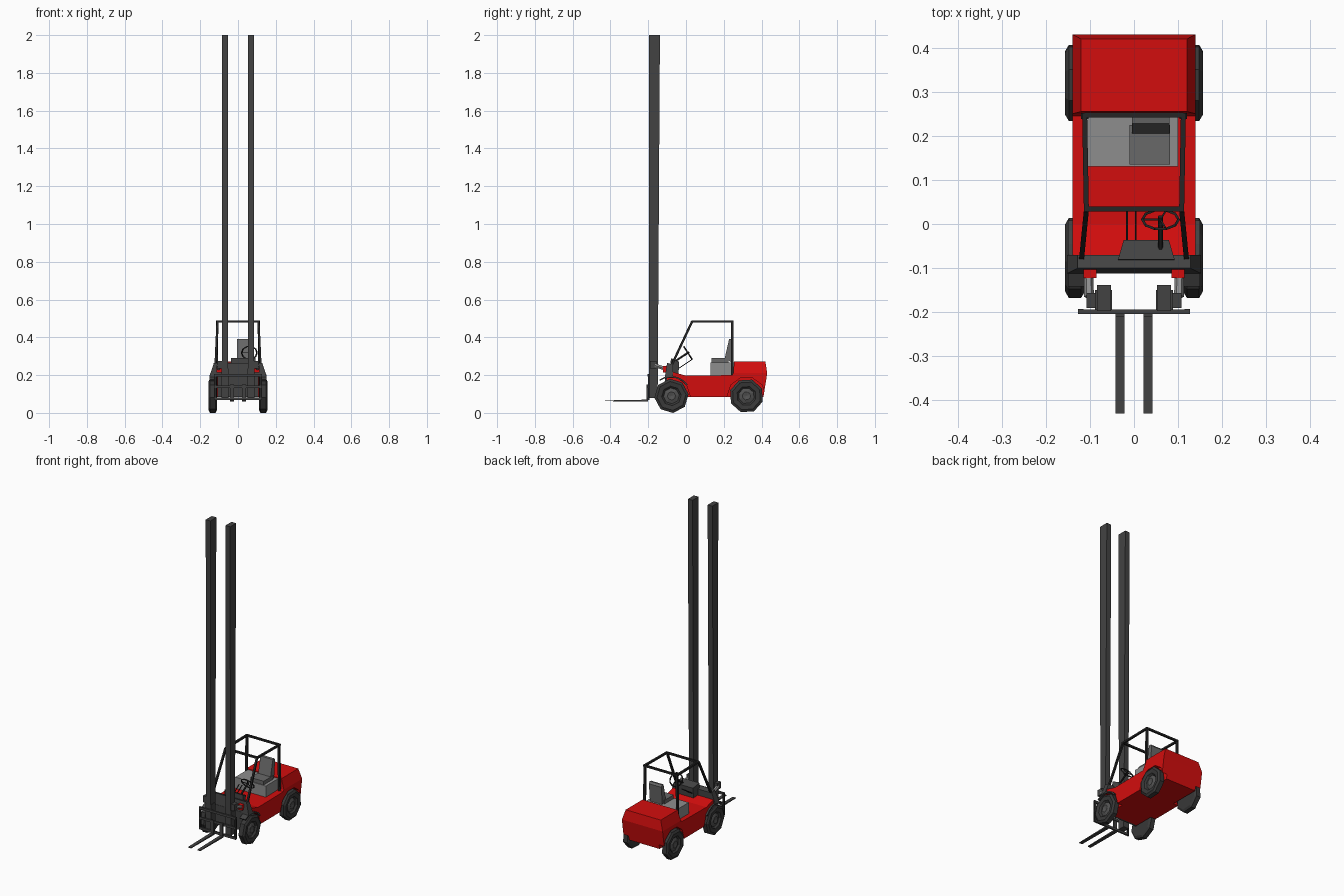
import bpy, bmesh, math
from mathutils import Vector, Matrix

cube = bpy.data.objects.get("Cube")
if cube:
    bpy.data.objects.remove(cube, do_unlink=True)


def material(name, r, g, b):
    m = bpy.data.materials.new(name)
    m.use_nodes = True
    m.diffuse_color = (r, g, b, 1)
    m.node_tree.nodes["Principled BSDF"].inputs["Base Color"].default_value = (r, g, b, 1)
    return m


RED = material("red paint", 0.65, 0.004, 0.004)
STEEL = material("dark steel", 0.055, 0.055, 0.055)
BLACK = material("black frame", 0.018, 0.018, 0.018)
TYRE = material("tyre rubber", 0.04, 0.04, 0.04)
HUB = material("hub grey", 0.085, 0.085, 0.085)
GREY = material("light grey", 0.27, 0.27, 0.27)
SEAT = material("seat grey", 0.14, 0.14, 0.14)


def finish(name, bm, *mats):
    bmesh.ops.recalc_face_normals(bm, faces=bm.faces)
    mesh = bpy.data.meshes.new(name)
    bm.to_mesh(mesh)
    bm.free()
    for m in mats:
        mesh.materials.append(m)
    ob = bpy.data.objects.new(name, mesh)
    bpy.context.collection.objects.link(ob)
    return ob


def prism(name, profile, x0, x1, mat, shape=None):
    """Side profile of (y, z) points carried from x0 to x1; shape adjusts each vertex."""
    bm = bmesh.new()
    a, b = [[bm.verts.new((x, y, z)) for y, z in profile] for x in (x0, x1)]
    bm.faces.new(a)
    bm.faces.new(b[::-1])
    for i in range(len(a)):
        j = (i + 1) % len(a)
        bm.faces.new((a[i], b[i], b[j], a[j]))
    if shape:
        for v in bm.verts:
            shape(v.co)
    return finish(name, bm, mat)


def box(name, x, y, z, mat, shape=None):
    return prism(name, [(y[0], z[0]), (y[1], z[0]), (y[1], z[1]), (y[0], z[1])], *x, mat, shape)


def rod(name, p, q, r, mat, sides=4):
    p, q = Vector(p), Vector(q)
    d = q - p
    bm = bmesh.new()
    rot = d.to_track_quat('Z', 'Y').to_matrix().to_4x4()
    bmesh.ops.create_cone(bm, cap_ends=True, segments=sides, radius1=r, radius2=r, depth=d.length,
                          matrix=Matrix.Translation((p + q) / 2) @ rot @ Matrix.Rotation(math.pi / sides, 4, 'Z'))
    return finish(name, bm, mat)


def wheel(name, side, y, turn):
    """Faceted tyre with a recessed hub, turned about the axle."""
    profile = [(0.0, 0.145), (0.022, 0.15), (0.042, 0.142), (0.052, 0.152), (0.077, 0.156),
               (0.091, 0.148), (0.091, 0.12), (0.078, 0.112), (0.0, 0.112)]
    sides = 8
    bm = bmesh.new()
    rings = []
    for r, x in profile:
        n = sides if r else 1
        rings.append([bm.verts.new((side * x, y + r * math.cos(turn + math.tau * i / sides),
                                    0.09 + r * math.sin(turn + math.tau * i / sides))) for i in range(n)])
    for k, (a, b) in enumerate(zip(rings, rings[1:])):
        for i in range(sides):
            j = (i + 1) % sides
            ids = [a[i % len(a)], a[j % len(a)], b[j % len(b)], b[i % len(b)]]
            f = bm.faces.new(list(dict.fromkeys(ids)))
            f.material_index = 1 if k < 2 else 0
    return finish(name, bm, TYRE, HUB)


# Body: chassis with wheel arches, and the tapered rear hood
chassis = prism("chassis", [(-0.105, 0.085), (0.41, 0.085), (0.43, 0.21), (0.25, 0.21), (0.245, 0.2),
                            (0, 0.197), (-0.1, 0.225)], -0.14, 0.14, RED)
for y in (-0.08, 0.32):
    for s in (-1, 1):
        cutter = rod("arch_cutter", (s * 0.105, y, 0.088), (s * 0.2, y, 0.088), 0.102, RED, 10)
        cutter.hide_render = True
        cutter.hide_set(True)
        cut = chassis.modifiers.new("arch", 'BOOLEAN')
        cut.object = cutter
        cut.solver = 'EXACT'


def hood_taper(co):
    if co.z > 0.24:
        co.x *= 0.86


prism("rear_hood", [(0.25, 0.21), (0.43, 0.21), (0.42, 0.272), (0.255, 0.272)], -0.14, 0.14, RED, hood_taper)

# Dark front bulkhead and cowl
box("front_bulkhead", (-0.108, 0.108), (-0.112, -0.1), (0.085, 0.2), STEEL)


def cowl_taper(co):
    if co.z > 0.24:
        co.x *= 0.84


prism("front_cowl", [(-0.112, 0.19), (-0.07, 0.195), (-0.07, 0.255), (-0.1, 0.265)],
      -0.152, 0.152, STEEL, cowl_taper)


# Dashboard console, narrower at the back
def console_taper(co):
    if co.y > -0.06:
        co.x = 0.027 + (co.x - 0.027) * 0.8


prism("dashboard", [(-0.085, 0.2), (-0.04, 0.2), (-0.036, 0.27), (-0.08, 0.29)], -0.036, 0.092, STEEL, console_taper)

# Wheels and dark mudguards
for s, label in ((-1, "right"), (1, "left")):
    wheel("front_wheel_" + label, s, -0.077, 0.1)
    wheel("rear_wheel_" + label, s, 0.32, 0.45)
    arc = [(math.cos(math.radians(a)), math.sin(math.radians(a))) for a in range(35, 126, 18)]
    prism("front_mudguard_" + label, [(-0.08 + 0.108 * c, 0.088 + 0.108 * t) for c, t in arc]
          + [(-0.08 + 0.1 * c, 0.088 + 0.1 * t) for c, t in reversed(arc)], s * 0.11, s * 0.15, STEEL)

    # Tilt cylinder from cowl to mast
    box("tilt_bracket_" + label, (s * 0.085, s * 0.114), (-0.122, -0.088), (0.215, 0.248), RED)
    rod("tilt_cylinder_" + label, (s * 0.103, -0.115, 0.235), (s * 0.102, -0.165, 0.252), 0.011, GREY, 6)
    box("tilt_mount_" + label, (s * 0.086, s * 0.108), (-0.19, -0.157), (0.235, 0.275), STEEL)

    # Tall mast rail, slightly deeper at the top
    prism("mast_rail_" + label, [(-0.195, 0.08), (-0.15, 0.08), (-0.138, 2), (-0.197, 2)],
          s * 0.052, s * 0.084, STEEL)
    box("mast_foot_" + label, (s * 0.05, s * 0.088), (-0.195, -0.15), (0.08, 0.235), STEEL)

    # Fork arm with tapering blade
    prism("fork_" + label, [(-0.21, 0.15), (-0.21, 0.07), (-0.43, 0.066), (-0.43, 0.062), (-0.2, 0.06), (-0.2, 0.15)],
          s * 0.021, s * 0.042, STEEL)

    # Overhead guard sides
    rod("guard_front_post_" + label, (s * 0.122, -0.11, 0.18), (s * 0.108, 0.032, 0.483), 0.008, BLACK)
    rod("guard_rear_post_" + label, (s * 0.114, 0.245, 0.2), (s * 0.11, 0.245, 0.483), 0.009, BLACK)
    rod("guard_roof_rail_" + label, (s * 0.108, 0.028, 0.483), (s * 0.112, 0.252, 0.483), 0.008, BLACK)
    box("carriage_side_" + label, (s * 0.115, s * 0.127), (-0.202, -0.193), (0.07, 0.205), BLACK)

# Overhead guard cross bars
for name, y in (("guard_front_bar", 0.034), ("guard_rear_bar", 0.247)):
    rod(name, (-0.112, y, 0.483), (0.112, y, 0.483), 0.008, BLACK)

# Fork carriage cross bars
for i, z in enumerate((0.075, 0.138, 0.2)):
    box("carriage_bar_%d" % (i + 1), (-0.127, 0.127), (-0.204, -0.194), (z - 0.007, z + 0.007), STEEL)

# Seat on its light plinth
box("seat_plinth", (-0.11, 0.1), (0.13, 0.253), (0.198, 0.268), GREY)
box("seat_cushion", (-0.01, 0.082), (0.135, 0.225), (0.268, 0.291), SEAT)
prism("seat_back", [(0.205, 0.29), (0.24, 0.268), (0.25, 0.38), (0.242, 0.392), (0.228, 0.39)], -0.005, 0.08, SEAT)

# Steering wheel, spokes and column
centre = Vector((0.06, 0.01, 0.318))
axis = Vector((0, 0.84, 0.54))
tilt = axis.to_track_quat('Z', 'Y')
rim = [centre + tilt @ Vector((0.041 * math.cos(a), 0.041 * math.sin(a), 0))
       for a in (math.tau * i / 10 for i in range(10))]
for i in range(10):
    rod("steering_rim_%d" % (i + 1), rim[i], rim[(i + 1) % 10], 0.004, BLACK)
for i in (0, 3, 7):
    rod("steering_spoke_%d" % i, centre, rim[i], 0.003, BLACK)
rod("steering_column", centre + axis * 0.008, (0.06, -0.075, 0.262), 0.006, BLACK, 6)

# Control levers
for i, x in enumerate((-0.016, 0.004)):
    rod("control_lever_%d" % (i + 1), (x, -0.04, 0.235), (x, 0.035, 0.285), 0.003, BLACK)
